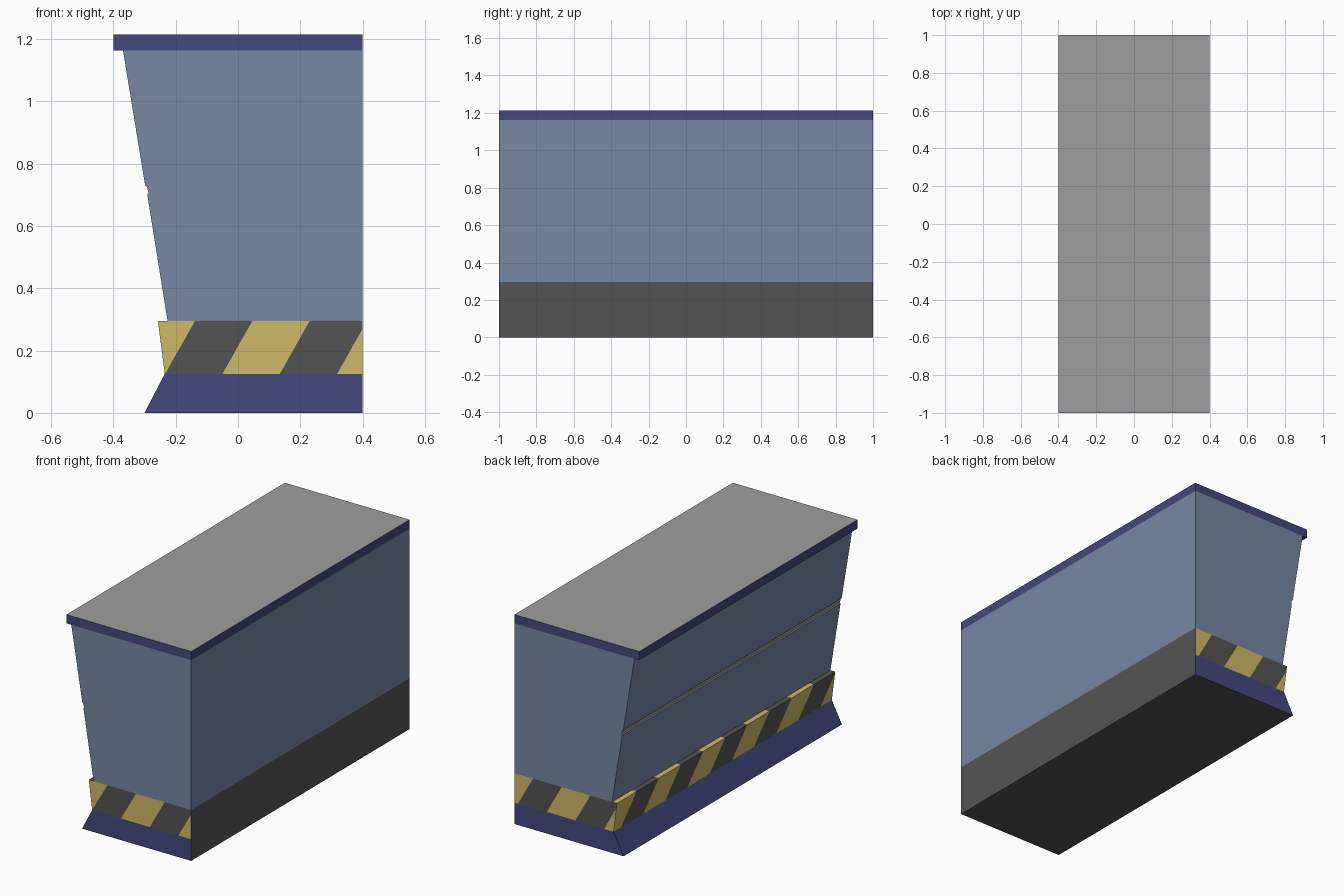
import bpy, bmesh, math
from mathutils import Vector

if "Cube" in bpy.data.objects:
    bpy.data.objects.remove(bpy.data.objects["Cube"])


def material(name, rgb):
    # sRGB 0-255 to linear viewport colour
    lin = [((c / 255 + 0.055) / 1.055) ** 2.4 for c in rgb]
    m = bpy.data.materials.new(name)
    m.diffuse_color = (*lin, 1)
    m.use_nodes = True
    m.node_tree.nodes["Principled BSDF"].inputs["Base Color"].default_value = m.diffuse_color
    return m


blue = material("slate blue", (118, 137, 163))
navy = material("navy", (67, 72, 125))
dark = material("dark grey", (84, 84, 84))
yellow = material("hazard yellow", (207, 186, 103))
grey = material("worktop grey", (158, 158, 158))


def finish(name, bm, mats):
    me = bpy.data.meshes.new(name)
    bm.to_mesh(me)
    bm.free()
    for m in mats:
        me.materials.append(m)
    ob = bpy.data.objects.new(name, me)
    bpy.context.collection.objects.link(ob)
    return ob


def prism(name, profile, mats, rule):
    """Extrude an (x, z) profile along y; rule(normal, centre) picks the material."""
    bm = bmesh.new()
    face = bm.faces.new([bm.verts.new((x, -1, z)) for x, z in profile])
    ext = bmesh.ops.extrude_face_region(bm, geom=[face])
    verts = [g for g in ext["geom"] if isinstance(g, bmesh.types.BMVert)]
    bmesh.ops.translate(bm, verts=verts, vec=(0, 2, 0))
    bmesh.ops.recalc_face_normals(bm, faces=bm.faces)
    bm.normal_update()
    for f in bm.faces:
        f.material_index = rule(f.normal, f.calc_center_median())
    return finish(name, bm, mats)


Z0, Z1, Z2, TOP = 0.125, 0.295, 1.163, 1.214

# Flared foot: navy, with a plain dark back side and underside
prism("base", [(-0.30, 0), (0.40, 0), (0.40, Z0), (-0.235, Z0)], [navy, dark],
      lambda n, c: 1 if n.x > 0.9 or n.z < -0.9 else 0)

# Leaning body with a shallow grey groove half way up
prism("body", [(-0.226, Z1), (0.40, Z1), (0.40, Z2), (-0.369, Z2),
               (-0.298, 0.73), (-0.292, 0.725), (-0.287, 0.705), (-0.291, 0.70)],
      [blue, grey], lambda n, c: 1 if c.x < -0.2 and 0.70 < c.z < 0.73 else 0)

# Worktop slab: grey on top, navy edges
prism("worktop", [(-0.40, Z2), (0.40, Z2), (0.40, TOP), (-0.40, TOP)], [navy, grey],
      lambda n, c: 1 if n.z > 0.9 else 0)

# Hazard band, with slanted stripes cut into its visible faces
band = bmesh.new()


def striped(corners, origin, u, first, width, slant):
    u, origin = Vector(u), Vector(origin)
    normal = u - Vector((0, 0, slant / (Z1 - Z0)))
    face = band.faces.new([band.verts.new(c) for c in corners])
    faces = [face]
    for k in range(12):
        geom = set(faces)
        for f in faces:
            geom.update(f.edges)
            geom.update(f.verts)
        res = bmesh.ops.bisect_plane(band, geom=list(geom), dist=1e-5,
                                     plane_co=origin + u * (first + k * width),
                                     plane_no=normal)
        faces = [g for g in res["geom"] if isinstance(g, bmesh.types.BMFace)]
    for f in faces:
        s = (f.calc_center_median() - origin).dot(normal)
        f.material_index = (math.floor((s - first) / width) + 1) % 2


LO, HI, IN, R = -0.235, -0.257, -0.224, 0.40
# front and rear ends
striped([(LO, -1, Z0), (R, -1, Z0), (R, -1, Z1), (HI, -1, Z1)],
        (HI, -1, Z0), (1, 0, 0), 0.023, 0.184, 0.096)
striped([(R, 1, Z0), (LO, 1, Z0), (HI, 1, Z1), (R, 1, Z1)],
        (R, 1, Z0), (-1, 0, 0), 0.023, 0.184, 0.096)
# long side and the ledge above it
for quad in ([(LO, 1, Z0), (LO, -1, Z0), (HI, -1, Z1), (HI, 1, Z1)],
             [(HI, 1, Z1), (HI, -1, Z1), (IN, -1, Z1), (IN, 1, Z1)]):
    striped(quad, (0, 1, Z0), (0, -1, 0), 0.07, 0.203, 0.11)
# plain dark back side
plain = band.faces.new([band.verts.new(c) for c in
                        [(R, -1, Z0), (R, 1, Z0), (R, 1, Z1), (R, -1, Z1)]])
plain.material_index = 1
finish("hazard_band", band, [yellow, dark])
